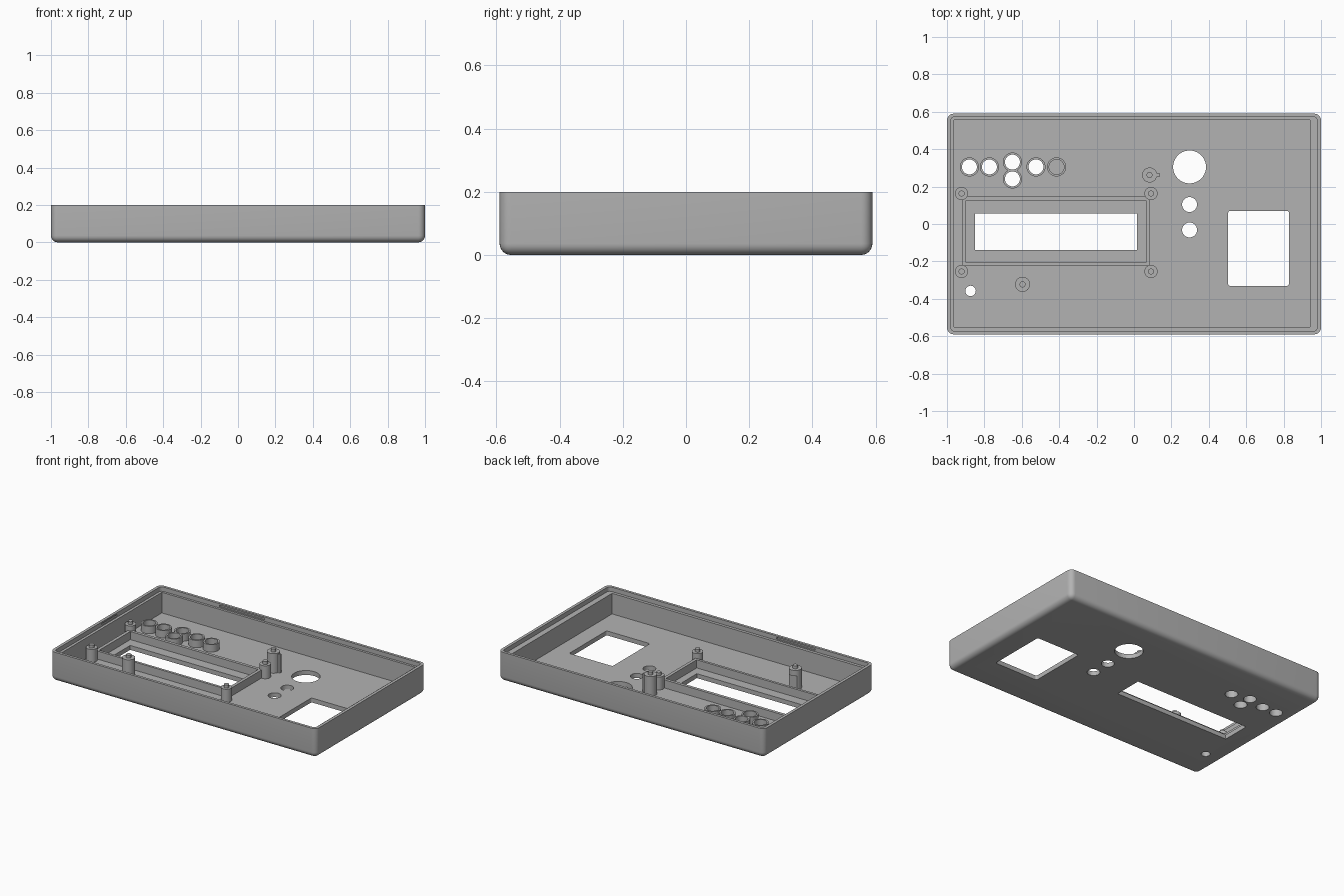
import bpy, bmesh
from mathutils import Matrix, Vector

cube = bpy.data.objects.get("Cube")
if cube:
    bpy.data.objects.remove(cube, do_unlink=True)

grey = bpy.data.materials.new("plain_grey")
grey.use_nodes = True
COLOUR = (0.45, 0.45, 0.45, 1)
grey.diffuse_color = COLOUR
grey.node_tree.nodes["Principled BSDF"].inputs["Base Color"].default_value = COLOUR

HEIGHT, FLOOR = 0.2, 0.03


def finish(bm, name):
    bmesh.ops.recalc_face_normals(bm, faces=bm.faces)
    mesh = bpy.data.meshes.new(name)
    bm.to_mesh(mesh)
    bm.free()
    mesh.materials.append(grey)
    ob = bpy.data.objects.new(name, mesh)
    bpy.context.scene.collection.objects.link(ob)
    return ob


def box(name, x0, x1, y0, y1, z0, z1, radius=0, edge_rule=None, segments=5):
    bm = bmesh.new()
    size = Vector((x1 - x0, y1 - y0, z1 - z0))
    mid = Vector((x0 + x1, y0 + y1, z0 + z1)) / 2
    bmesh.ops.create_cube(bm, size=1, matrix=Matrix.Translation(mid) @ Matrix.Diagonal((*size, 1)))
    if radius:
        edges = [e for e in bm.edges if edge_rule(e)]
        bmesh.ops.bevel(bm, geom=edges, offset=radius, segments=segments, profile=0.5, affect='EDGES')
    return finish(bm, name)


def disc(bm, x, y, r, z0, z1, sides=40):
    place = Matrix.Translation((x, y, (z0 + z1) / 2))
    bmesh.ops.create_cone(bm, cap_ends=True, segments=sides, radius1=r, radius2=r,
                          depth=z1 - z0, matrix=place)


def cylinder(name, x, y, r, z0, z1):
    bm = bmesh.new()
    disc(bm, x, y, r, z0, z1)
    return finish(bm, name)


def cut(target, cutter):
    mod = target.modifiers.new("cut", 'BOOLEAN')
    mod.operation = 'DIFFERENCE'
    mod.solver = 'EXACT'
    mod.object = cutter
    cutter.hide_render = True
    cutter.hide_set(True)


def upright(e):
    a, b = e.verts
    return abs(a.co.z - b.co.z) > 0.01


def not_top(e):
    return min(v.co.z for v in e.verts) < HEIGHT - 0.01


# Tray: rounded shell, hollowed, with a stepped rim
tray = box("tray", -1, 1, -0.59, 0.59, 0, HEIGHT, 0.036, not_top, 6)
cut(tray, box("cavity_cutter", -0.962, 0.942, -0.552, 0.556, FLOOR, 0.3))
cut(tray, box("rim_step_cutter", -0.98, 0.98, -0.572, 0.572, 0.17, 0.3, 0.02, upright))

# Snap grooves in the rim
cut(tray, box("back_groove_cutter", -0.54, -0.2, 0.56, 0.58, 0.178, 0.19))
cut(tray, box("front_groove_cutter", -0.57, -0.28, -0.58, -0.56, 0.178, 0.19))
cut(tray, box("side_groove_cutter", -0.988, -0.97, -0.06, 0.1, 0.178, 0.19))

# Panel openings
cut(tray, box("display_cutter", -0.85, 0.015, -0.138, 0.056, -0.1, 0.1))
cut(tray, box("keypad_cutter", 0.503, 0.829, -0.331, 0.07, -0.1, 0.1, 0.012, upright))
buttons = [(-0.88, 0.305), (-0.773, 0.305), (-0.65, 0.331),
           (-0.65, 0.241), (-0.524, 0.305), (-0.414, 0.305)]
holes = [(x, y, 0.04) for x, y in buttons[:-1]]
holes += [(0.297, 0.305, 0.088), (0.297, 0.104, 0.04), (0.297, -0.032, 0.04), (-0.874, -0.358, 0.028)]
for x, y, r in holes:
    cut(tray, cylinder("hole_cutter", x, y, r, -0.1, 0.1))

# Button guide collars
for x, y in buttons:
    collar = cylinder("button_collar", x, y, 0.051, FLOOR - 0.005, 0.08)
    cut(collar, cylinder("collar_cutter", x, y, 0.04, -0.1, 0.2))

# Raised frame round the display
frame = box("display_frame", -0.92, 0.085, -0.223, 0.147, FLOOR - 0.005, 0.085)
cut(frame, box("frame_cutter", -0.898, 0.064, -0.206, 0.126, -0.1, 0.2))


# Mounting posts with locating pins
def post(name, x, y, r, top):
    body = cylinder(name, x, y, r, FLOOR - 0.005, top)
    cylinder(name + "_pin", x, y, 0.016, top - 0.005, top + 0.02)
    return body


for x in (-0.922, 0.091):
    for y in (-0.254, 0.163):
        post("display_post", x, y, 0.035, 0.118)
post("rear_board_post", 0.083, 0.262, 0.04, 0.163)
box("rear_post_rib", 0.11, 0.138, 0.254, 0.27, FLOOR - 0.005, 0.155)
front_post = post("front_board_post", -0.596, -0.323, 0.04, 0.163)
cut(front_post, box("post_flat_cutter", -0.66, -0.53, -0.298, -0.26, FLOOR, 0.125))

# Apply cuts and smooth the rounded surfaces
bpy.context.view_layer.update()
depsgraph = bpy.context.evaluated_depsgraph_get()
solids = [o for o in bpy.context.scene.objects
          if o.type == 'MESH' and not o.hide_render and grey.name in o.data.materials]
results = [(o, bpy.data.meshes.new_from_object(o.evaluated_get(depsgraph))) for o in solids]
for ob, mesh in results:
    ob.modifiers.clear()
    ob.data = mesh
for ob in [o for o in bpy.context.scene.objects if o.name.split(".")[0].endswith("_cutter")]:
    bpy.data.objects.remove(ob, do_unlink=True)
bpy.ops.object.select_all(action='DESELECT')
for ob in solids:
    ob.select_set(True)
bpy.context.view_layer.objects.active = tray
bpy.ops.object.shade_smooth_by_angle(angle=0.6)
